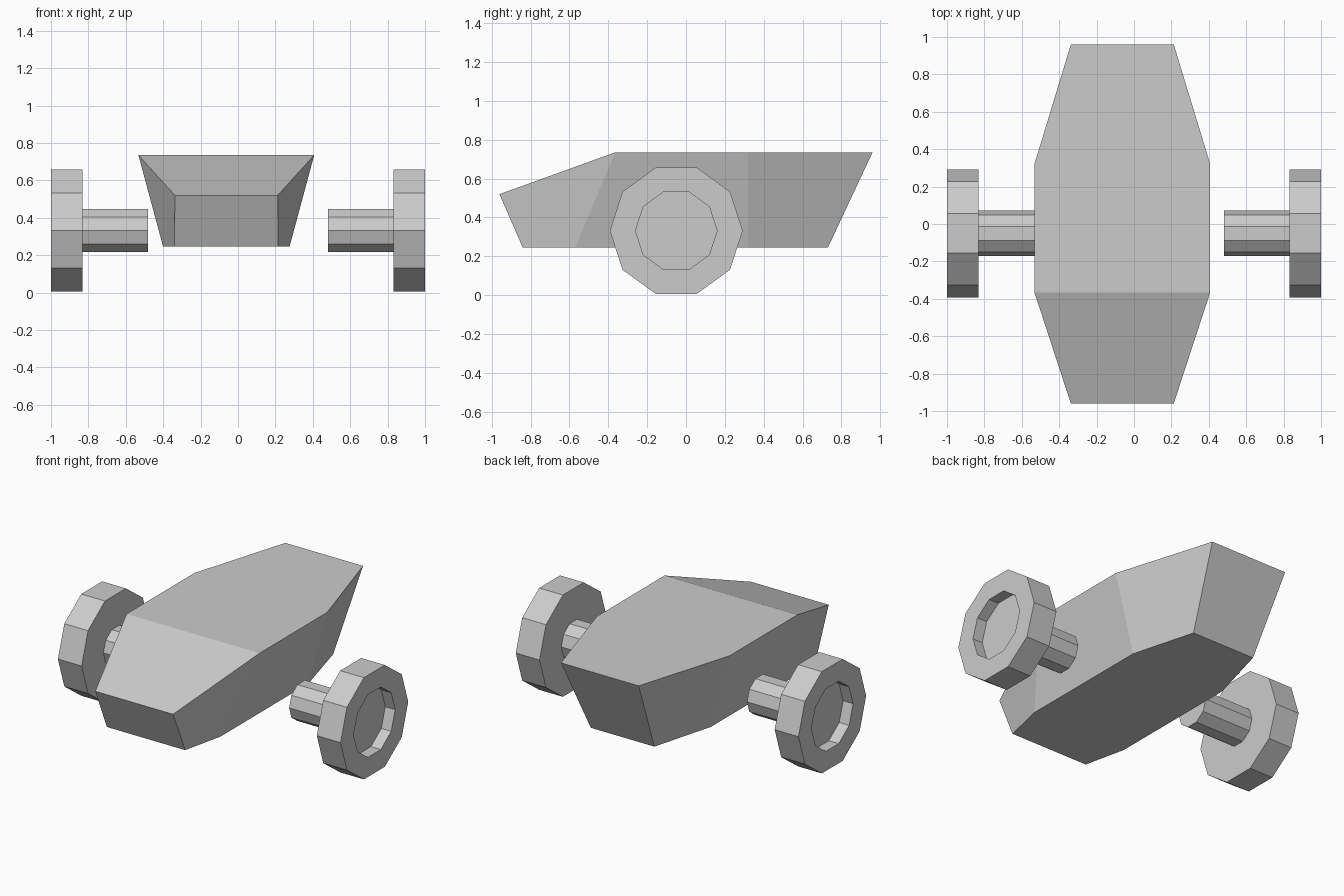
import bpy, bmesh
from math import cos, sin, tau, radians

if "Cube" in bpy.data.objects:
    bpy.data.objects.remove(bpy.data.objects["Cube"])

SIDES = 10
HUB_Y, HUB_Z = -0.05, 0.332
BODY_X = -0.0625


def finish(bm, name):
    bmesh.ops.recalc_face_normals(bm, faces=bm.faces)
    mesh = bpy.data.meshes.new(name)
    bm.to_mesh(mesh)
    bm.free()
    obj = bpy.data.objects.new(name, mesh)
    bpy.context.collection.objects.link(obj)
    return obj


def loft(bm, rings):
    """Skin a list of closed point rings and cap both ends."""
    loops = [[bm.verts.new(p) for p in ring] for ring in rings]
    n = len(loops[0])
    for a, b in zip(loops, loops[1:]):
        for i in range(n):
            j = (i + 1) % n
            bm.faces.new((a[i], a[j], b[j], b[i]))
    bm.faces.new(loops[0])
    bm.faces.new(loops[-1])


def lathe_x(name, profile, side):
    """Turn an (x, radius) profile around the hub axis."""
    bm = bmesh.new()
    loft(bm, [[(side * x, HUB_Y + r * cos(tau * i / SIDES), HUB_Z + r * sin(tau * i / SIDES))
               for i in range(SIDES)] for x, r in profile])
    return finish(bm, name)


# Boat-shaped body: top y, top z, top half width, bottom y, bottom half width
stations = [
    (-0.96, 0.52, 0.275, -0.84, 0.277),
    (-0.365, 0.735, 0.47, -0.57, 0.338),
    (0.32, 0.735, 0.47, 0.32, 0.338),
    (0.96, 0.735, 0.275, 0.73, 0.225),
]
bm = bmesh.new()
loft(bm, [[(BODY_X - wt, yt, zt), (BODY_X + wt, yt, zt),
           (BODY_X + wb, yb, 0.245), (BODY_X - wb, yb, 0.245)]
          for yt, zt, wt, yb, wb in stations])
bmesh.ops.dissolve_limit(bm, angle_limit=radians(0.5), verts=bm.verts, edges=bm.edges)
finish(bm, "body")

# Wheels with recessed outer faces, and stub axles pointing inward
for label, side in (("left", -1), ("right", 1)):
    lathe_x(label + "_wheel", [(0.93, 0.21), (1.0, 0.21), (1.0, 0.342), (0.832, 0.342)], side)
    lathe_x(label + "_axle", [(0.84, 0.122), (0.482, 0.122)], side)
